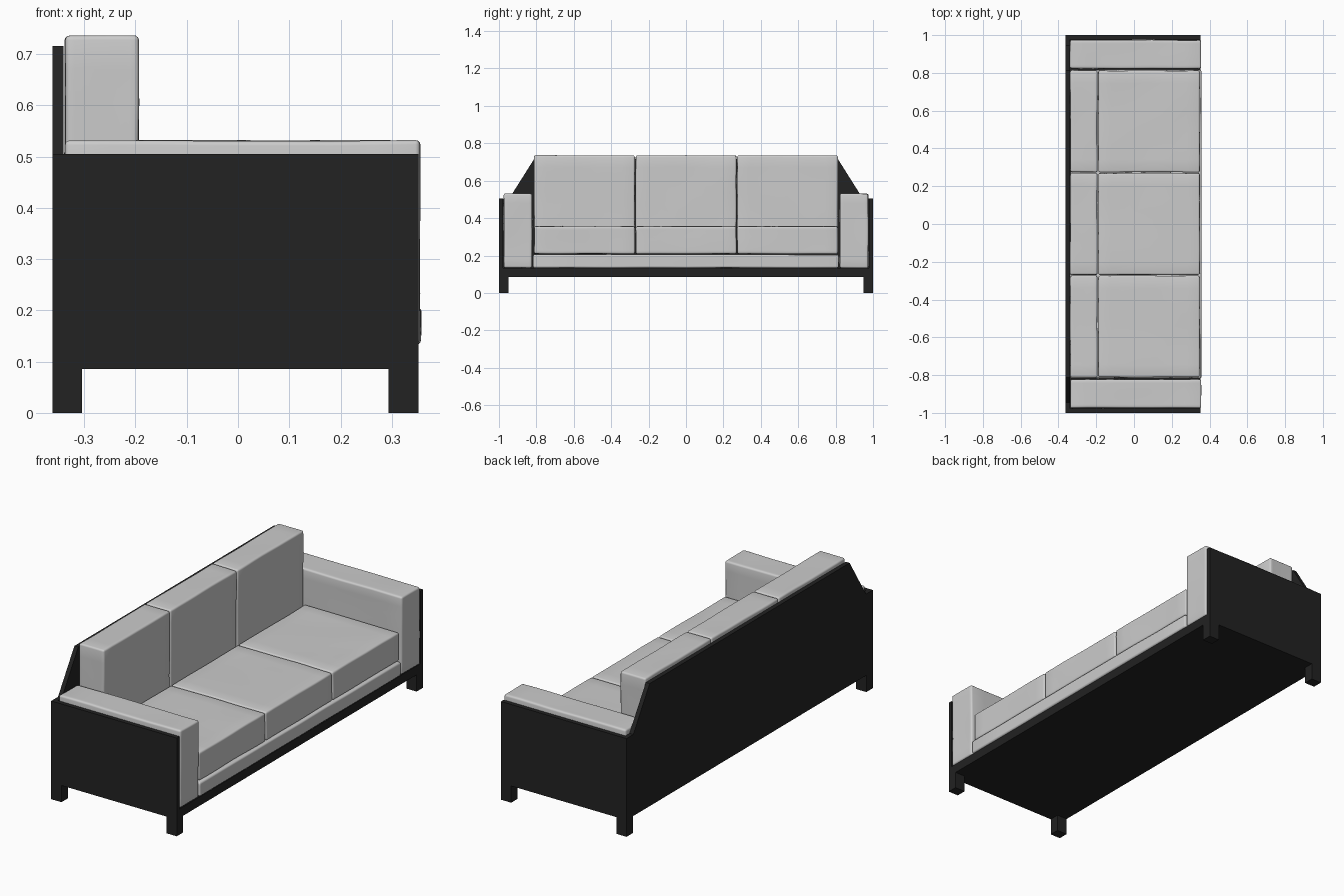
import bpy, bmesh, math
from mathutils import Vector, noise

if "Cube" in bpy.data.objects:
    bpy.data.objects.remove(bpy.data.objects["Cube"])

dark = bpy.data.materials.new("dark_frame")
dark.diffuse_color = (0.016, 0.016, 0.016, 1)
dark.use_nodes = True
dark.node_tree.nodes["Principled BSDF"].inputs["Base Color"].default_value = dark.diffuse_color


def add_object(name, bm, mat=None):
    bmesh.ops.recalc_face_normals(bm, faces=bm.faces)
    mesh = bpy.data.meshes.new(name)
    bm.to_mesh(mesh)
    bm.free()
    ob = bpy.data.objects.new(name, mesh)
    bpy.context.collection.objects.link(ob)
    if mat:
        mesh.materials.append(mat)
    return ob


def box_bmesh(lo, hi):
    bm = bmesh.new()
    bmesh.ops.create_cube(bm, size=1)
    for v in bm.verts:
        v.co = Vector([(a + b) / 2 + c * (b - a) for a, b, c in zip(lo, hi, v.co)])
    return bm


def panel(name, points, offset):
    """Flat board made from an outline swept along an offset."""
    bm = bmesh.new()
    face = bm.faces.new([bm.verts.new(p) for p in points])
    swept = bmesh.ops.extrude_face_region(bm, geom=[face], use_keep_orig=True)
    verts = [g for g in swept["geom"] if isinstance(g, bmesh.types.BMVert)]
    bmesh.ops.translate(bm, verts=verts, vec=offset)
    return add_object(name, bm, dark)


def cushion(name, lo, hi):
    """Soft-edged block with slightly uneven upholstery."""
    bm = box_bmesh(lo, hi)
    bmesh.ops.subdivide_edges(bm, edges=bm.edges[:], cuts=7, use_grid_fill=True)
    for v in bm.verts:
        v.co += noise.noise_vector(v.co * 5) * 0.003
    ob = add_object(name, bm)
    bev = ob.modifiers.new("soft_edges", 'BEVEL')
    bev.width = 0.009
    bev.segments = 3
    bev.limit_method = 'ANGLE'
    bev.angle_limit = math.radians(50)
    for p in ob.data.polygons:
        p.use_smooth = True
    return ob


X0, X1 = -0.362, 0.352

# Wooden frame: base, back and sides
add_object("base_board", box_bmesh((X0, -0.999, 0.086), (X1, 0.999, 0.132)), dark)
half = [(1.0, 0.086), (1.0, 0.505), (0.945, 0.505), (0.812, 0.716)]
outline = half + [(-y, z) for y, z in reversed(half)]
panel("back_panel", [(X0, y, z) for y, z in outline], (0.022, 0, 0))

for s, side in ((-1, "front"), (1, "rear")):
    # End panel
    panel(side + "_end_panel",
          [(X0, s, 0.086), (X1, s, 0.086), (X1, s, 0.505), (X0, s, 0.505)],
          (0, -s * 0.022, 0))
    # Square feet
    for x in (X0, X1 - 0.058):
        y0, y1 = sorted((s, s * 0.948))
        leg = "back" if x < 0 else "seat"
        add_object(f"{side}_{leg}_leg", box_bmesh((x, y0, 0), (x + 0.055 + 0.003, y1, 0.09)), dark)
    # Arm cushion
    y0, y1 = sorted((s * 0.823, s * 0.974))
    cushion(side + "_arm_cushion", (-0.337, y0, 0.134), (0.355, y1, 0.531))

# Upholstered platform under the seats
cushion("seat_platform", (-0.337, -0.817, 0.134), (0.357, 0.817, 0.205))

# Three seat and back cushions
for i in (-1, 0, 1):
    y0, y1 = i * 0.543 - 0.269, i * 0.543 + 0.269
    cushion(f"seat_cushion_{i + 2}", (-0.189, y0, 0.209), (0.348, y1, 0.356))
    cushion(f"back_cushion_{i + 2}", (-0.337, y0, 0.209), (-0.194, y1, 0.735))
